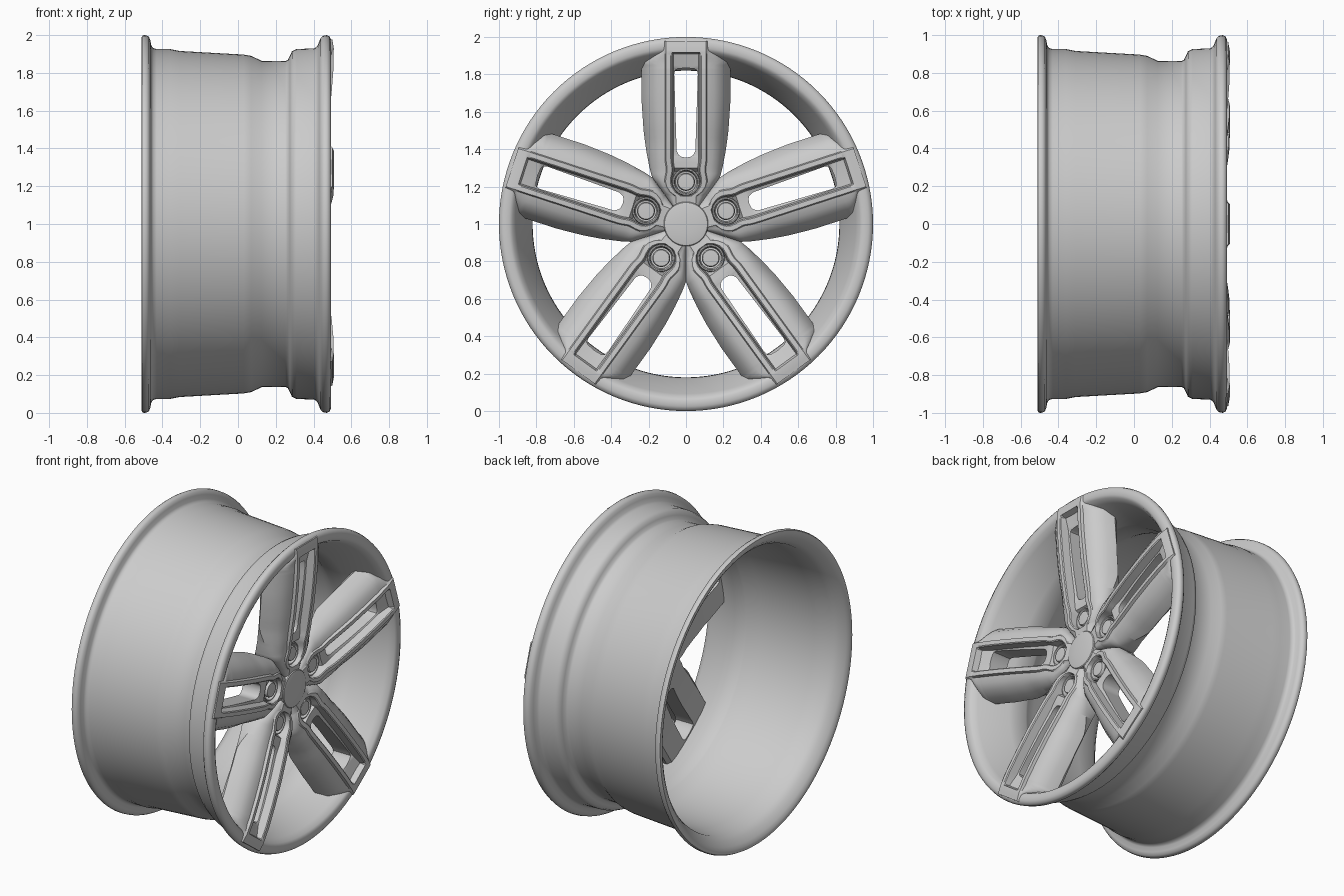
import bpy, bmesh, math

TAU = math.tau
HUB_Z = 1.0


def finish(name, bm, angle=32):
    bmesh.ops.remove_doubles(bm, verts=bm.verts, dist=1e-5)
    bmesh.ops.recalc_face_normals(bm, faces=bm.faces)
    me = bpy.data.meshes.new(name)
    bm.to_mesh(me)
    bm.free()
    ob = bpy.data.objects.new(name, me)
    bpy.context.collection.objects.link(ob)
    ob.location = (0, 0, HUB_Z)
    bpy.ops.object.select_all(action='DESELECT')
    ob.select_set(True)
    bpy.context.view_layer.objects.active = ob
    bpy.ops.object.shade_smooth_by_angle(angle=math.radians(angle))
    return ob


def lathe(name, pts, segs, offset=0.0, closed=True, angle=32):
    """Revolve (x, radius) points around the x axis, shifted up by offset."""
    bm = bmesh.new()
    rings = [[bm.verts.new((x, r * math.sin(TAU * i / segs), offset + r * math.cos(TAU * i / segs)))
              for x, r in pts] for i in range(segs)]
    n = len(pts)
    for i in range(segs):
        a, b = rings[i], rings[(i + 1) % segs]
        for j in range(n if closed else n - 1):
            k = (j + 1) % n
            bm.faces.new((a[j], a[k], b[k], b[j]))
    return finish(name, bm, angle)


def interp(t, pts):
    if t <= pts[0][0]:
        return pts[0][1]
    for (a, va), (b, vb) in zip(pts, pts[1:]):
        if t <= b:
            return va + (vb - va) * (t - a) / (b - a)
    return pts[-1][1]


def repeat(ob):
    """Five evenly spaced copies around the wheel axis."""
    for k in range(1, 5):
        c = ob.copy()
        c.name = f"{ob.name}_{k + 1}"
        c.rotation_euler.x = k * TAU / 5
        bpy.context.collection.objects.link(c)


# Rim barrel with front and rear flanges, drop centre and sloped front inside wall
lathe("rim_barrel", [
    (-0.51, 0.985), (-0.509, 0.995), (-0.5, 1.0), (-0.485, 0.999), (-0.472, 0.992), (-0.464, 0.972),
    (-0.459, 0.945), (-0.45, 0.932), (-0.43, 0.926), (-0.36, 0.926), (-0.31, 0.916), (0.03, 0.897),
    (0.07, 0.89), (0.125, 0.864), (0.25, 0.862), (0.265, 0.87), (0.275, 0.892), (0.286, 0.915),
    (0.31, 0.926), (0.405, 0.93), (0.42, 0.942), (0.43, 0.967), (0.438, 0.985), (0.45, 0.996),
    (0.468, 1.0), (0.484, 0.994), (0.493, 0.975), (0.493, 0.945), (0.485, 0.928), (0.45, 0.908),
    (0.36, 0.868), (0.27, 0.832), (0.235, 0.822), (0.15, 0.82), (0.135, 0.825),
    (0.06, 0.862), (-0.31, 0.884), (-0.43, 0.897), (-0.465, 0.92), (-0.495, 0.95), (-0.507, 0.97)],
    128, angle=48)

# Spoke rails as functions of radius
FRONT = [(.1, .405), (.2, .42), (.3, .44), (.4, .458), (.55, .48), (.7, .496), (.83, .506), (.93, .507), (.978, .499)]
BACK = [(.1, .23), (.3, .26), (.45, .29), (.6, .31), (.84, .32), (.87, .335), (.9, .36), (.93, .44), (.978, .46)]
SLOT = [(.355, 0), (.36, .026), (.368, .038), (.39, .05), (.8, .063), (.822, .058), (.83, .045), (.835, 0)]
POCKET = [(.1, .02), (.15, .024), (.155, .03), (.17, .052), (.2, .072), (.225, .078), (.25, .076), (.29, .068),
          (.34, .076), (.978, .076)]
DEPTH = [(.15, 0), (.155, .08), (.28, .08), (.3, .04), (.34, .045), (.4, .055), (.83, .055), (.908, .035), (.918, 0)]
WIDTH = [(.09, .0654), (.25, .1815), (.3, .195), (.4, .214), (.5, .227), (.65, .237),
         (.87, .237), (.9, .19), (.93, .125), (.978, .114)]
DROP = [(.1, .2), (.25, .4), (.45, 1), (.84, 1), (.87, .9), (.9, .6), (.93, .3), (.978, .15)]
RADII = [.095, .12, .15, .155, .17, .185, .2, .225, .25, .27, .28, .3, .33, .355, .36, .368, .39, .42, .46, .5,
         .55, .6, .65, .7, .75, .8, .822, .83, .835, .85, .87, .885, .9, .908, .918, .93, .96, .978]


def section(r):
    """Half cross-section: slot wall, recessed floor, raised ridge, falling wing, back."""
    xf, xb, s = interp(r, FRONT), interp(r, BACK), interp(r, SLOT)
    w, f, d = interp(r, WIDTH), interp(r, DROP), interp(r, DEPTH)
    p = interp(r, POCKET)
    o = min(p + .037, .85 * w) if r < .25 else p + .037
    p = min(p, o - .02)
    inset = interp(r, [(.25, 0), (.35, .02), (.87, .02), (.93, 0)])
    drop = .018 * min(1, f + .1)
    wing = [(o + t * (w - o), xf - drop - h * f) for t, h in
            ((.3, .01), (.6, .037), (.85, .082), (1, .14))]
    return [(s, xb), (s, xf - d - .1 * d), (p - .008, xf - d), (p, xf - .005 * (d > 0)),
            (p + .006, xf), (o - .006, xf), (o, xf - drop)] + wing + [(w - inset, xb)]


# Twin-bar spokes
bm = bmesh.new()
for side in (1, -1):
    rows = [[bm.verts.new((x, side * y, r)) for y, x in section(r)] for r in RADII]
    n = len(rows[0])
    for i in range(len(rows) - 1):
        a, b = rows[i], rows[i + 1]
        solid = interp(RADII[i], SLOT) == 0 and interp(RADII[i + 1], SLOT) == 0
        for j in range(n):
            if j == 0 and solid:
                continue
            k = (j + 1) % n
            bm.faces.new((a[j], a[k], b[k], b[j]))
    bm.faces.new(rows[0])
    bm.faces.new(rows[-1])
repeat(finish("spoke", bm, 35))

# Bolt seats and bolts at the root of each spoke
LUG = 0.225
repeat(lathe("bolt_seat", [(.33, .074), (.38, .074), (.388, .07), (.388, .064), (.38, .06), (.35, .056),
                           (.33, .056)], 32, LUG))
repeat(lathe("wheel_bolt", [(.33, .0), (.33, .048), (.385, .048), (.393, .043), (.395, .0)], 24, LUG, False))

# Centre hub core and plain cap
lathe("hub_core", [(.39, .0), (.39, .118), (.24, .125), (.23, .12), (.23, .075), (.31, .075), (.31, .0)],
      48, 0, False)
lathe("centre_cap", [(.38, .0), (.38, .119), (.408, .119), (.413, .115), (.416, .1), (.42, .05), (.421, .0)],
      48, 0, False)
